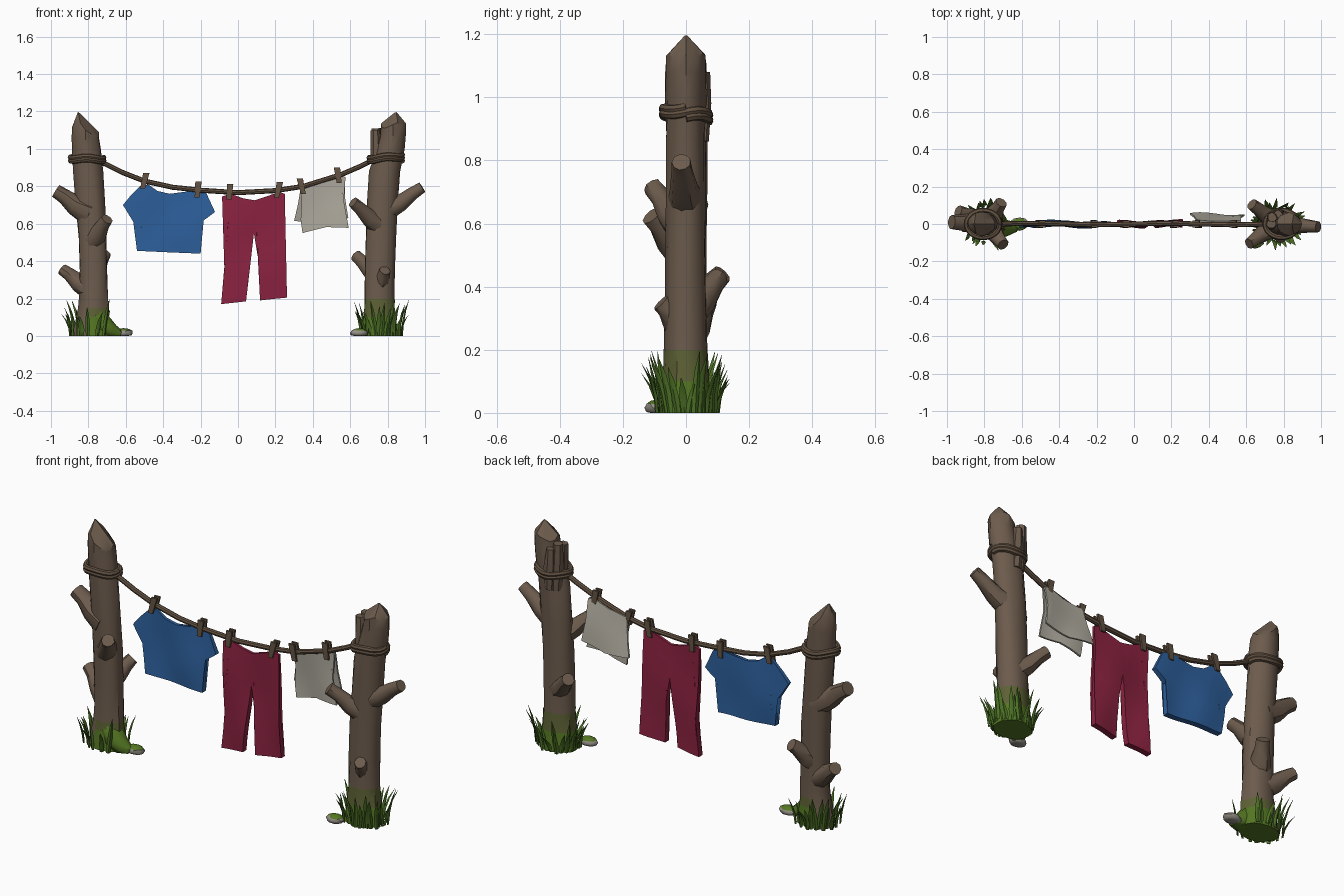
import bpy, bmesh, math, random
from mathutils import Vector

if "Cube" in bpy.data.objects:
    bpy.data.objects.remove(bpy.data.objects["Cube"])
random.seed(4)

def mat(name, r, g, b):
    m = bpy.data.materials.new(name)
    m.diffuse_color = (r, g, b, 1)
    m.use_nodes = True
    m.node_tree.nodes["Principled BSDF"].inputs["Base Color"].default_value = m.diffuse_color
    return m

WOOD = mat("brown wood", .150, .105, .073)
FADE = mat("mossy wood", .110, .120, .035)
MOSS = mat("moss green", .088, .180, .016)
GRASS = mat("grass green", .070, .160, .018)
ROPE = mat("rope brown", .125, .085, .055)
STONE = mat("grey stone", .300, .280, .240)
BLUE = mat("blue cloth", .026, .115, .330)
RED = mat("crimson cloth", .260, .016, .052)
WHITE = mat("pale cloth", .430, .405, .345)

def finish(name, bm, mats, angle=42, rule=None):
    """Turn a bmesh into a named object, smooth by angle, optional colour rule."""
    bmesh.ops.recalc_face_normals(bm, faces=bm.faces)
    bm.normal_update()
    for v in bm.verts:
        v.co.z = max(v.co.z, 0)
    for f in bm.faces:
        f.smooth = True
        if rule:
            f.material_index = rule(f.calc_center_median(), f.normal)
    for e in bm.edges:
        e.smooth = len(e.link_faces) == 2 and e.calc_face_angle(0) < math.radians(angle)
    me = bpy.data.meshes.new(name)
    bm.to_mesh(me)
    bm.free()
    for m in mats:
        me.materials.append(m)
    ob = bpy.data.objects.new(name, me)
    bpy.context.collection.objects.link(ob)
    return ob

def loft(rings):
    bm = bmesh.new()
    rows = [[bm.verts.new(p) for p in r] for r in rings]
    n = len(rings[0])
    for a, b in zip(rows, rows[1:]):
        for i in range(n):
            j = (i + 1) % n
            bm.faces.new((a[i], a[j], b[j], b[i]))
    bm.faces.new(rows[0][::-1])
    bm.faces.new(rows[-1])
    return bm

def tube(name, pts, radii, sides, mats, rough=0, rule=None):
    pts = [Vector(p) for p in pts]
    rings = []
    for k, p in enumerate(pts):
        t = (pts[min(k + 1, len(pts) - 1)] - pts[max(k - 1, 0)]).normalized()
        s = t.cross(Vector((0, 0, 1))).normalized()
        u = s.cross(t)
        r = radii[k] if isinstance(radii, (list, tuple)) else radii
        rings.append([p + (s * math.cos(a) + u * math.sin(a)) * r * random.uniform(1 - rough, 1 + rough)
                      for a in (2 * math.pi * i / sides for i in range(sides))])
    return finish(name, loft(rings), mats, rule=rule)

def trunk(name, profile, peak, slopes, rule):
    """Gnarled trunk: elliptical rings, vertical ridges, chisel-cut top."""
    n, rings = 16, []
    ridge = [random.uniform(.93, 1.06) for _ in range(n)]
    def ring(z, cx, rx, ry):
        return [Vector((cx + rx * q * math.cos(a), ry * q * math.sin(a), z))
                for i in range(n)
                for a in [2 * math.pi * i / n]
                for q in [ridge[int(i + z * 3) % n] * random.uniform(.98, 1.02)]]
    for p in profile:
        rings.append(ring(*p))
    for s in (1, .55, .06):
        top = []
        for v in ring(*profile[-1]):
            x, y = peak + (v.x - peak) * s, v.y * s
            drop = abs(x - peak) * (slopes[0] if x < peak else slopes[1]) + abs(y) * .9
            top.append(Vector((x, y, max(1.2 - drop, profile[-1][0] + .01))))
        rings.append(top)
    return finish(name, loft(rings), [WOOD, FADE, MOSS], 35, rule)

# Posts
def left_rule(c, n):
    if c.x < -.80 and c.z > .01:
        return 0
    return 2 if c.z < .12 else 1 if c.z < .17 else 0

def right_rule(c, n):
    return 2 if c.z < .11 else 1 if c.z < .18 else 0

trunk("left_post", [(0, -.775, .105, .085), (.05, -.775, .097, .08), (.1, -.775, .088, .074),
      (.15, -.772, .082, .071), (.2, -.77, .079, .068), (.35, -.772, .078, .066), (.52, -.777, .078, .065),
      (.7, -.787, .08, .065), (.88, -.80, .081, .064), (1.0, -.81, .079, .063), (1.06, -.815, .076, .063)],
      -.855, (2.6, 1.0), left_rule)
trunk("right_post", [(0, .757, .1, .085), (.05, .757, .095, .08), (.1, .757, .088, .074),
      (.15, .757, .084, .071), (.2, .757, .082, .068), (.35, .76, .08, .066), (.52, .765, .08, .065),
      (.7, .773, .081, .065), (.88, .787, .081, .064), (1.0, .815, .073, .063), (1.08, .83, .066, .06)],
      .845, (.8, 1.2), right_rule)
# Split shards behind the right post top
for k, (x, y, h) in enumerate([(.735, .0, 1.10), (.738, .035, 1.11), (.77, .048, 1.08)]):
    tube(f"post_shard_{k}", [(x + .01, y, .86), (x + .004, y, .98), (x, y, h)],
         [.026, .033, .026], 7, [WOOD], .1)

# Branch stubs: root on the trunk axis, tip, tip radius
for k, (root, tip, r) in enumerate([
        ((-.79, 0, .66), (-.975, .01, .775), .042),
        ((-.785, 0, .50), (-.70, -.11, .625), .036),
        ((-.78, 0, .24), (-.94, .07, .355), .036),
        ((-.78, 0, .33), (-.71, .115, .44), .036),
        ((.775, 0, .66), (.985, -.015, .795), .034),
        ((.77, 0, .58), (.615, -.105, .715), .034),
        ((.765, 0, .31), (.63, .105, .43), .034),
        ((.76, 0, .27), (.785, -.08, .35), .032)]):
    a, b = Vector(root), Vector(tip)
    pts = [a, a.lerp(b, .45) - Vector((0, 0, .012)), a.lerp(b, .75), b]
    tube(f"branch_{k}", pts, [r * 1.75, r * 1.35, r * 1.02, r * .9], 9, [WOOD], .06)

# Clothes line
KEYS = [(-.74, .935), (-.62, .875), (-.5, .828), (-.35, .795), (-.2, .779), (0, .766), (.2, .777),
        (.35, .80), (.55, .862), (.65, .905), (.74, .95)]
def rope_z(x):
    for (x0, z0), (x1, z1) in zip(KEYS, KEYS[1:]):
        if x <= x1:
            return z0 + (z1 - z0) * (x - x0) / (x1 - x0)
    return KEYS[-1][1]
tube("clothes_line", [(x, .004 * math.sin(9 * x), z) for x, z in KEYS], .0135, 8, [ROPE])
# Rope wraps round each post
for name, cx, z0, tilt in (("left_rope_wrap", -.807, .942, -.05), ("right_rope_wrap", .79, .948, .05)):
    pts = []
    for i in range(49):
        a = 4 * math.pi * i / 48
        x, y = .089 * math.cos(a), .072 * math.sin(a)
        pts.append((cx + x, y, z0 - .017 + .034 * i / 48 + x * tilt + .005 * math.sin(3 * a)))
    tube(name, pts, .0145, 7, [ROPE])

# Clothes pegs: two tapered prongs each
for k, x in enumerate((-.5, -.215, -.045, .215, .34, .535)):
    tilt = random.uniform(.05, .25) * (-1 if x > .3 else 1)
    for side in (-1, 1):
        bm = bmesh.new()
        bmesh.ops.create_cube(bm, size=1)
        for v in bm.verts:
            up = v.co.z > 0
            v.co = Vector((v.co.x * (.034 if up else .026), v.co.y * .011 + side * (.013 if up else .016), v.co.z * .085))
            v.co.x += v.co.z * tilt
            v.co += Vector((x, 0, rope_z(x) + .002))
        finish(f"peg_{k}_{'front' if side < 0 else 'back'}", bm, [ROPE])

# Laundry: outline filled, subdivided, rippled and given a back layer
def cloth(name, outline, m, y_top=0, y_low=0, thick=(.007, .016), ph=0):
    bm = bmesh.new()
    bm.faces.new([bm.verts.new((x, 0, z)) for x, z in outline])
    bmesh.ops.triangulate(bm, faces=bm.faces[:])
    bmesh.ops.subdivide_edges(bm, edges=bm.edges[:], cuts=5, use_grid_fill=True)
    front = set(bm.verts)
    ext = bmesh.ops.extrude_face_region(bm, geom=bm.faces[:], use_keep_orig=True)
    back = {g for g in ext["geom"] if isinstance(g, bmesh.types.BMVert)}
    zs = [z for _, z in outline]
    lo, hi = min(zs), max(zs)
    for v in bm.verts:
        x, z = v.co.x, v.co.z
        t = (hi - z) / (hi - lo)
        y = y_top + (y_low - y_top) * t + .005 * math.sin(20 * x + 7 * z + ph) * (.4 + t)
        y += .003 * math.sin(15 * z - 11 * x + ph)
        d = thick[0] + (thick[1] - thick[0]) * min(1, t * 1.6)
        v.co.y = y + (d if v in back else -d)
    return finish(name, bm, [m], 50)

cloth("shirt", [(-.615, .70), (-.57, .755), (-.525, .80), (-.48, .81), (-.43, .775), (-.365, .76), (-.29, .765),
      (-.215, .78), (-.17, .765), (-.123, .663), (-.16, .635), (-.195, .61), (-.20, .52), (-.20, .44),
      (-.37, .447), (-.54, .455), (-.525, .54), (-.51, .62), (-.56, .61)], BLUE)
cloth("trousers", [(-.085, .745), (-.04, .76), (.03, .735), (.09, .725), (.15, .745), (.22, .77), (.25, .76),
      (.243, .62), (.243, .48), (.25, .34), (.262, .205), (.19, .198), (.118, .19), (.115, .3), (.11, .4),
      (.085, .548), (.065, .4), (.053, .28), (.043, .185), (-.02, .178), (-.09, .17), (-.072, .33),
      (-.067, .45), (-.075, .6)], RED, ph=1.5)
cloth("towel_front", [(.33, .79), (.345, .81), (.45, .825), (.54, .858), (.575, .85), (.565, .72), (.592, .578),
      (.47, .582), (.345, .55), (.335, .62), (.345, .7)], WHITE, 0, .008, (.004, .005), 2)
cloth("towel_back", [(.335, .79), (.345, .81), (.45, .825), (.54, .858), (.572, .85), (.572, .74), (.59, .63),
      (.45, .60), (.30, .615), (.32, .7)], WHITE, .012, .05, (.004, .005), 3)

# Grass tufts: folded tapering blades leaning outwards
def tuft(name, cx, start, stop, count):
    bm = bmesh.new()
    for i in range(count):
        a = math.radians(start + (stop - start) * (i + random.uniform(.1, .9)) / count)
        out, side = Vector((math.cos(a), math.sin(a), 0)), Vector((-math.sin(a), math.cos(a), 0))
        base = Vector((cx + .105 * out.x, .088 * out.y, 0)) * 1 + out * random.uniform(-.01, .015)
        h, lean, sway = random.uniform(.09, .2), random.uniform(.02, .06), random.uniform(-.025, .025)
        rows = []
        for t, w in ((0, .010), (.35, .0125), (.7, .009), (1, .001)):
            c = base + out * lean * t * t + side * sway * t + Vector((0, 0, h * t))
            rows.append([bm.verts.new(c + side * w), bm.verts.new(c + out * w * .6),
                         bm.verts.new(c - side * w), bm.verts.new(c - out * w * .3)])
        for p, q in zip(rows, rows[1:]):
            for j in range(4):
                k = (j + 1) % 4
                bm.faces.new((p[j], p[k], q[k], q[j]))
    return finish(name, bm, [GRASS], 60)

tuft("left_grass", -.785, 45, 262, 20)
tuft("left_grass_sprigs", -.79, 280, 312, 2)
tuft("right_grass", .76, 0, 360, 32)

# Mossy root and stones
tube("mossy_root", [(-.765, -.02, .12), (-.72, -.025, .06), (-.675, -.02, .02), (-.63, -.015, .005)],
     [.05, .055, .045, .025], 9, [MOSS], .08)
def stone(name, x, y, rx, ry):
    bm = bmesh.new()
    bmesh.ops.create_icosphere(bm, subdivisions=2, radius=1)
    for v in bm.verts:
        q = random.uniform(.92, 1.05)
        v.co = Vector((x + v.co.x * rx * q, y + v.co.y * ry * q, .016 + v.co.z * .026))
    finish(name, bm, [STONE, MOSS], 35, lambda c, n: 1 if n.z > .75 else 0)
stone("left_stone", -.613, .0, .052, .036)
stone("right_stone", .648, -.095, .05, .036)
